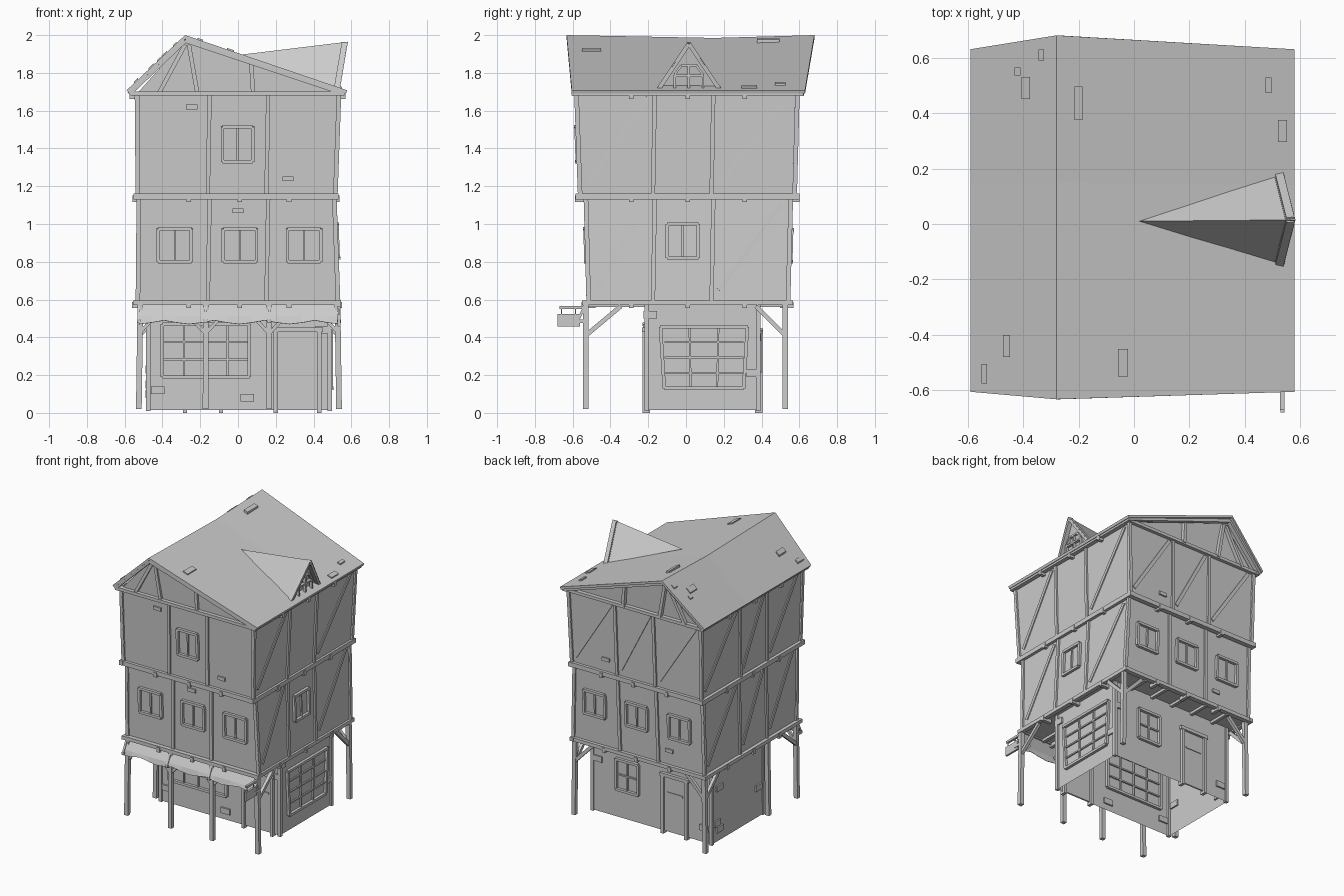
import bpy, bmesh
from mathutils import Vector as V

if "Cube" in bpy.data.objects:
    bpy.data.objects.remove(bpy.data.objects["Cube"])

# storeys: z0, (x0,x1,y0,y1) at z0, z1, (x0,x1,y0,y1) at z1
GROUND = (.015, (-.48, .485, -.21, .385), .585, (-.475, .485, -.21, .385))
MID = (.58, (-.53, .53, -.515, .54), 1.14, (-.525, .51, -.53, .555))
UPPER = (1.14, (-.53, .515, -.56, .575), 1.70, (-.535, .535, -.58, .59))
NORMAL = {'F': V((0, -1, 0)), 'B': V((0, 1, 0)), 'L': V((-1, 0, 0)), 'R': V((1, 0, 0))}


def hexa(bm, pts, skip=()):
    """Six-sided block: four points below, four above."""
    v = [bm.verts.new(p) for p in pts]
    for i, f in enumerate([(3, 2, 1, 0), (4, 5, 6, 7), (0, 1, 5, 4), (1, 2, 6, 5), (2, 3, 7, 6), (3, 0, 4, 7)]):
        if i not in skip:
            bm.faces.new([v[k] for k in f])


def beam(bm, p, q, w, d, n):
    """Rectangular bar from p to q; w across, d along n."""
    p, q, n = V(p), V(q), V(n)
    a = (q - p).normalized()
    n = (n - a * n.dot(a)).normalized()
    s = a.cross(n) * (w / 2)
    n = n * (d / 2)
    hexa(bm, [c + o for c in (p, q) for o in (-s - n, s - n, s + n, -s + n)])


def finish(name, bm, solid=0):
    bmesh.ops.recalc_face_normals(bm, faces=bm.faces)
    me = bpy.data.meshes.new(name)
    bm.to_mesh(me)
    bm.free()
    ob = bpy.data.objects.new(name, me)
    bpy.context.collection.objects.link(ob)
    if solid:
        m = ob.modifiers.new("thickness", 'SOLIDIFY')
        m.thickness, m.offset = solid, -1
    return ob


def bounds(st, z):
    t = (z - st[0]) / (st[2] - st[0])
    return [a + (b - a) * t for a, b in zip(st[1], st[3])]


def on(st, f, u, z, off=0):
    """Point on a storey wall; u is x on front/back and y on the sides."""
    b = bounds(st, z)
    return {'F': V((u, b[2] - off, z)), 'B': V((u, b[3] + off, z)),
            'L': V((b[0] - off, u, z)), 'R': V((b[1] + off, u, z))}[f]


def wall_bar(bm, st, f, u0, z0, u1, z1, w=.022, d=.024, off=0):
    beam(bm, on(st, f, u0, z0, off), on(st, f, u1, z1, off), w, d, NORMAL[f])


def window(name, st, f, u0, u1, z0, z1, cols=2, rows=1, taper=0):
    bm = bmesh.new()
    a, b = u0 + taper, u1 - taper
    wall_bar(bm, st, f, u0, z1, u1, z1, .018, .04)
    wall_bar(bm, st, f, a, z0, b, z0, .018, .04)
    wall_bar(bm, st, f, a, z0, u0, z1, .018, .036)
    wall_bar(bm, st, f, b, z0, u1, z1, .018, .036)
    for i in range(1, cols):
        t = i / cols
        wall_bar(bm, st, f, a + (b - a) * t, z0, u0 + (u1 - u0) * t, z1, .01, .022)
    for i in range(1, rows):
        z = z0 + (z1 - z0) * i / rows
        wall_bar(bm, st, f, a, z, b, z, .01, .02)
    finish(name, bm)


# wall shells (ground storey open below)
for name, st, skip in (("ground_walls", GROUND, (0, 1)), ("middle_walls", MID, ()), ("upper_walls", UPPER, ())):
    bm = bmesh.new()
    pts = [(b[i], b[j], z) for z, b in ((st[0], st[1]), (st[2], st[3])) for i, j in ((0, 2), (1, 2), (1, 3), (0, 3))]
    hexa(bm, pts, skip)
    finish(name, bm)

# gable triangles
RX, RZ = -.28, 2.0
bm = bmesh.new()
for y, yr in ((-.575, -.585), (.585, .6)):
    bm.faces.new([bm.verts.new(p) for p in ((-.535, y, 1.69), (.535, y, 1.69), (RX, yr, 1.975))])
finish("gable_walls", bm)

# sagging roof
EL, ER, EZ = (-.59, .578, 1.708)
bm = bmesh.new()
secs = [[bm.verts.new(p) for p in ((EL, ye, EZ), (RX, yr, rz), (ER, ye, EZ))]
        for ye, yr, rz in ((-.605, -.632, RZ), (.14, .15, 1.985), (.63, .68, RZ))]
for s, t in zip(secs, secs[1:]):
    for i in (0, 1):
        bm.faces.new((s[i], s[i + 1], t[i + 1], t[i]))
finish("roof", bm, .018)


def roof_z(x):
    return RZ - (RZ - EZ) * ((x - RX) / (ER - RX) if x > RX else (RX - x) / (RX - EL))


# loose shingles
bm = bmesh.new()
for x, y, w, l in ((-.39, .49, .03, .08), (-.2, .435, .03, .12), (.485, .5, .022, .055), (.535, .335, .032, .08),
                   (-.46, -.44, .025, .08), (-.04, -.5, .036, .1), (-.42, .55, .02, .03), (-.335, .61, .02, .04),
                   (-.54, -.54, .02, .07)):
    hexa(bm, [(x + sx * w / 2, y + sy * l / 2, roof_z(x + sx * w / 2) + dz)
              for dz in (-.012, .008) for sx, sy in ((-1, -1), (1, -1), (1, 1), (-1, 1))])
finish("roof_shingles", bm)

# rake beams and gable studs
bm = bmesh.new()
for y, yr, s in ((-.588, -.612, -1), (.608, .645, 1)):
    n = (0, s, 0)
    beam(bm, (RX, yr, 1.972), (-.575, y, 1.69), .024, .03, n)
    beam(bm, (RX, yr, 1.972), (.565, y, 1.69), .024, .03, n)
    yw = (y + yr) / 2 - s * .02
    for x0, z0, x1, z1 in ((-.215, 1.69, -.26, 1.95), (.08, 1.69, .07, 1.85), (-.42, 1.69, -.28, 1.95)):
        beam(bm, (x0, yw, z0), (x1, yw, z1), .022, .026, n)
finish("gable_timbers", bm)

# floor and eave ring beams with joist ends
for name, z, x0, x1, y0, y1, h in (("lower_ring_beam", .583, -.54, .53, -.53, .547, .026),
                                  ("middle_ring_beam", 1.145, -.538, .517, -.565, .58, .032),
                                  ("eave_ring_beam", 1.69, -.555, .55, -.585, .597, .022)):
    bm = bmesh.new()
    for y, s in ((y0, -1), (y1, 1)):
        beam(bm, (x0 - .014, y, z), (x1 + .014, y, z), h, .034, (0, s, 0))
        for x in (-.26, .01, .27):
            if z < 1.5:
                beam(bm, (x, y + .05 * -s, z - .012), (x, y + .022 * s, z - .012), .024, .034, (0, 0, 1))
    for x, s in ((x0, -1), (x1, 1)):
        beam(bm, (x, y0 - .02, z), (x, y1 + .02, z), h, .03, (s, 0, 0))
        for y in (-.29, .01, .31):
            beam(bm, (x - .05 * s, y, z - .012), (x + .02 * s, y, z - .012), .024, .034, (0, 0, 1))
    finish(name, bm)

# studs and diagonal braces on both overhanging storeys
for name, st in (("middle_timbers", MID), ("upper_timbers", UPPER)):
    bm = bmesh.new()
    z0, z1 = st[0], st[2]
    for f in 'FBLR':
        i = 0 if f in 'FB' else 2
        lo, hi = bounds(st, z0)[i:i + 2], bounds(st, z1)[i:i + 2]
        mids = (-.16, .15) if f in 'FB' else (-.175, .135)
        for a, b in [(lo[0], hi[0]), (lo[1], hi[1])] + [(m, m + .01) for m in mids]:
            wall_bar(bm, st, f, a, z0, b, z1)
        edges = [lo[0]] + list(mids) + [lo[1]]
        bays = {'F': (), 'R': (0, 2), 'L': (0, 1, 2), 'B': (0, 1, 2) if st is UPPER else ()}[f]
        for k in bays:
            a, b = edges[k] + .04, edges[k + 1] - .03
            if f in 'BL':
                a, b = b, a
            wall_bar(bm, st, f, a, z0 + .07, b, z1 - .03, .024, .014)
    finish(name, bm)

# windows
for i, u in enumerate((-.335, .01, .35)):
    window(f"front_window_{i + 1}", MID, 'F', u - .088, u + .088, .8, .975)
    window(f"back_window_{i + 1}", MID, 'B', u - .085, u + .085, .8, .97)
window("upper_front_window", UPPER, 'F', -.082, .078, 1.33, 1.515)
window("right_window", MID, 'R', -.1, .065, .82, 1.0)
window("shop_front_window", GROUND, 'F', -.4, .06, .19, .47, 4, 3)
window("shop_side_window", GROUND, 'R', -.135, .325, .13, .455, 3, 4, .02)
window("ground_back_window", GROUND, 'B', .11, .29, .22, .44, 2, 2)

# doors
for name, f, a, b, h in (("front_door", 'F', .2, .43, .44), ("back_door", 'B', -.28, -.09, .43)):
    bm = bmesh.new()
    for u in (a, b):
        wall_bar(bm, GROUND, f, u, 0, u, h, .022, .04)
    wall_bar(bm, GROUND, f, a - .02, h, b + .02, h, .024, .044)
    wall_bar(bm, GROUND, f, (a + b) / 2, .02, (a + b) / 2, h, b - a, .01)
    wall_bar(bm, GROUND, f, a + .03, .3, b - .03, .3, .014, .02)
    finish(name, bm)

# ground storey corner trim
bm = bmesh.new()
for x in (-.475, .485):
    for y in (-.208, .383):
        beam(bm, (x, y, .01), (x, y, .575), .024, .024, (0, 1, 0))
finish("ground_corner_trim", bm)

# porch posts with forked braces
bm = bmesh.new()
fronts = [(-.525, -.53), (-.172, -.53), (.165, -.53), (.535, -.53)]
for x, y in fronts + [(-.525, -.2), (-.525, .525), (.535, .525)]:
    beam(bm, (x, y, .02), (x * .985, y, .575), .03, .028, (0, 1, 0))
for x, y in fronts:
    for s in (-1, 1):
        if abs(x + s * .1) < .55:
            beam(bm, (x, y, .42), (x + s * .075, y, .5), .018, .018, (0, 1, 0))
for x in (-.522, .53):
    beam(bm, (x, -.53, .41), (x, -.345, .565), .024, .022, (1, 0, 0))
    beam(bm, (x, .525, .41), (x, .37, .565), .024, .022, (1, 0, 0))
    s = 1 if x < 0 else -1
    beam(bm, (x, .525, .41), (x + s * .15, .525, .565), .024, .022, (0, 1, 0))
finish("porch_posts", bm)

# underside joists
bm = bmesh.new()
for x in (-.35, -.17, .0, .17, .35):
    beam(bm, (x, .38, .572), (x, .54, .572), .022, .022, (0, 0, 1))
    beam(bm, (x, -.21, .572), (x, -.52, .572), .022, .022, (0, 0, 1))
finish("overhang_joists", bm)

# awning with scalloped edge and support rods
bm = bmesh.new()
rows = []
for i in range(17):
    x = -.525 + i * .0665
    drop = (0, .008, .02, .008)[i % 4]
    rows.append([bm.verts.new(p) for p in ((x, -.525, .575), (x, -.565, .51), (x, -.575, .47 + drop))])
for a, b in zip(rows, rows[1:]):
    for k in (0, 1):
        bm.faces.new((a[k], b[k], b[k + 1], a[k + 1]))
finish("awning", bm, .004)
bm = bmesh.new()
for x, _ in fronts:
    beam(bm, (x, -.53, .575), (x, -.572, .49), .014, .014, (0, 0, 1))
    beam(bm, (x, -.53, .485), (x, -.58, .485), .02, .02, (0, 0, 1))
finish("awning_rods", bm)

# hanging sign
bm = bmesh.new()
beam(bm, (.535, -.54, .558), (.535, -.67, .558), .016, .016, (0, 0, 1))
for y in (-.66, -.585):
    beam(bm, (.535, y, .55), (.535, y, .52), .006, .006, (0, 1, 0))
beam(bm, (.535, -.68, .49), (.535, -.56, .49), .014, .066, (0, 0, 1))
finish("hanging_sign", bm)

# dormer: roof planes, wall, frame and small window
back, top, lo, hi = V((.02, .01, 1.897)), V((.582, .015, 1.965)), V((.54, -.15, 1.716)), V((.54, .182, 1.716))
bm = bmesh.new()
b, t, l, h = [bm.verts.new(p) for p in (back, top, lo, hi)]
bm.faces.new((b, l, t))
bm.faces.new((b, t, h))
finish("dormer_roof", bm)
bm = bmesh.new()
inset = V((-.035, 0, 0))
bm.faces.new([bm.verts.new(p + inset) for p in (lo, hi, top)])
finish("dormer_wall", bm)
bm = bmesh.new()
n, o = (1, 0, 0), V((-.018, 0, -.01))
for p, q in ((lo, top), (hi, top), (lo, hi)):
    beam(bm, p + o, q + o, .022, .03, n)
c = V((.53, .015, 0))
for y0, z0, y1, z1 in ((-.075, 1.72, -.075, 1.79), (.075, 1.72, .075, 1.79), (-.075, 1.79, -.04, 1.84), (.075, 1.79, .04, 1.84),
                       (-.04, 1.84, .04, 1.84), (0, 1.72, 0, 1.84), (-.075, 1.785, .075, 1.785)):
    beam(bm, c + V((0, y0, z0)), c + V((0, y1, z1)), .012, .02, n)
finish("dormer_frame", bm)

# exposed bricks
bm = bmesh.new()
for st, f, u, z in ((GROUND, 'F', -.425, .12), (GROUND, 'F', .05, .08), (GROUND, 'F', .445, .44), (GROUND, 'R', .355, .21),
                    (GROUND, 'R', -.19, .52), (GROUND, 'L', -.15, .23), (GROUND, 'L', .3, .1), (GROUND, 'L', .33, .15),
                    (GROUND, 'B', .44, .4), (GROUND, 'B', -.42, .12), (GROUND, 'L', .3, .4), (UPPER, 'F', -.245, 1.62),
                    (UPPER, 'F', .265, 1.24), (UPPER, 'B', .24, 1.25), (MID, 'B', -.25, .7), (MID, 'F', 0, 1.07)):
    w = .036 if st is GROUND else .03
    wall_bar(bm, st, f, u - w, z, u + w, z, w * 1.15 if st is GROUND else .025, .022)
finish("exposed_bricks", bm)
